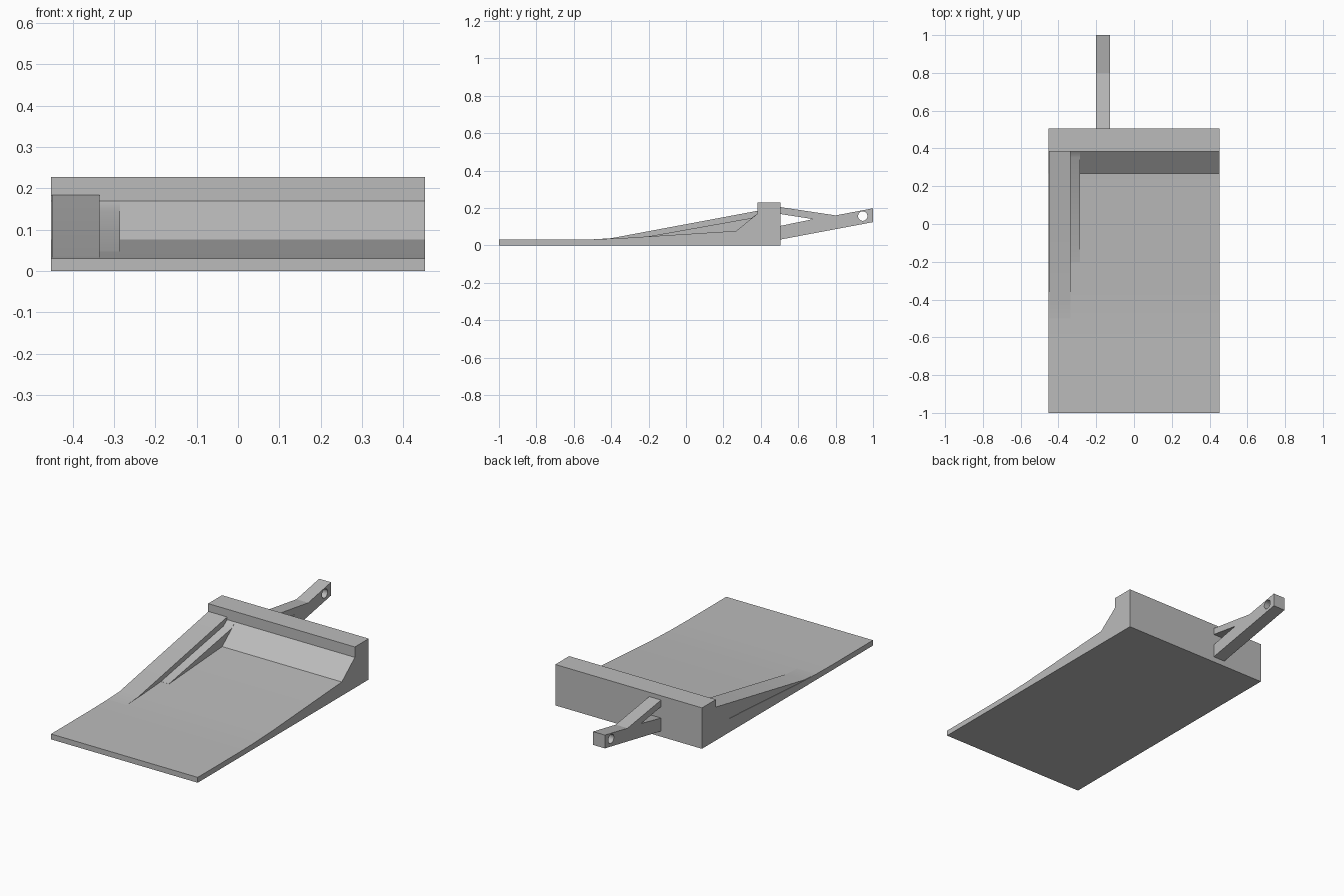
import bpy, bmesh, math

if "Cube" in bpy.data.objects:
    bpy.data.objects.remove(bpy.data.objects["Cube"])

steel = bpy.data.materials.new("grey")
steel.diffuse_color = (0.5, 0.5, 0.5, 1)
steel.use_nodes = True
steel.node_tree.nodes["Principled BSDF"].inputs["Base Color"].default_value = steel.diffuse_color


def extrude_x(name, profile, x0, x1, smooth=True):
    """Solid made by sweeping a (y, z) profile from x0 to x1."""
    bm = bmesh.new()
    face = bm.faces.new([bm.verts.new((x0, y, z)) for y, z in profile])
    new = bmesh.ops.extrude_face_region(bm, geom=[face])["geom"]
    bmesh.ops.translate(bm, vec=(x1 - x0, 0, 0),
                        verts=[v for v in new if isinstance(v, bmesh.types.BMVert)])
    bmesh.ops.recalc_face_normals(bm, faces=bm.faces)
    mesh = bpy.data.meshes.new(name)
    bm.to_mesh(mesh)
    bm.free()
    mesh.materials.append(steel)
    obj = bpy.data.objects.new(name, mesh)
    bpy.context.collection.objects.link(obj)
    bpy.ops.object.select_all(action='DESELECT')
    obj.select_set(True)
    bpy.context.view_layer.objects.active = obj
    if smooth:
        bpy.ops.object.shade_smooth_by_angle(angle=math.radians(30))
    return obj


# Ramp plate with kicked-up rear slope and raised back beam
extrude_x("ramp_body", [
    (-1, 0), (0.505, 0), (0.505, 0.228), (0.383, 0.228), (0.383, 0.17),
    (0.268, 0.077), (-0.35, 0.038), (-0.5, 0.032), (-0.65, 0.03), (-1, 0.03),
], -0.452, 0.452)

# Wide outer rib along the left edge
extrude_x("outer_rib", [
    (-0.5, 0.02), (-0.5, 0.032), (-0.4, 0.038), (0.385, 0.185), (0.385, 0.02),
], -0.45, -0.335)

# Lower, narrower rib beside it
extrude_x("inner_rib", [
    (-0.2, 0.03), (-0.2, 0.048), (0.35, 0.146), (0.38, 0.168), (0.38, 0.03),
], -0.34, -0.285)

# Forked tow arm
arm = extrude_x("tow_arm", [
    (0.5, 0.03), (1, 0.124), (1, 0.198), (0.8, 0.16), (0.5, 0.205),
    (0.5, 0.168), (0.68, 0.14), (0.5, 0.103),
], -0.2, -0.127, smooth=False)

# Pin hole through the arm end
cutter = extrude_x("pin_hole_cutter", [
    (0.945 + 0.025 * math.cos(a), 0.156 + 0.025 * math.sin(a))
    for a in (math.tau * i / 24 for i in range(24))], -0.3, 0, smooth=False)
cutter.hide_render = True
cutter.hide_set(True)
hole = arm.modifiers.new("pin_hole", 'BOOLEAN')
hole.operation = 'DIFFERENCE'
hole.solver = 'EXACT'
hole.object = cutter
